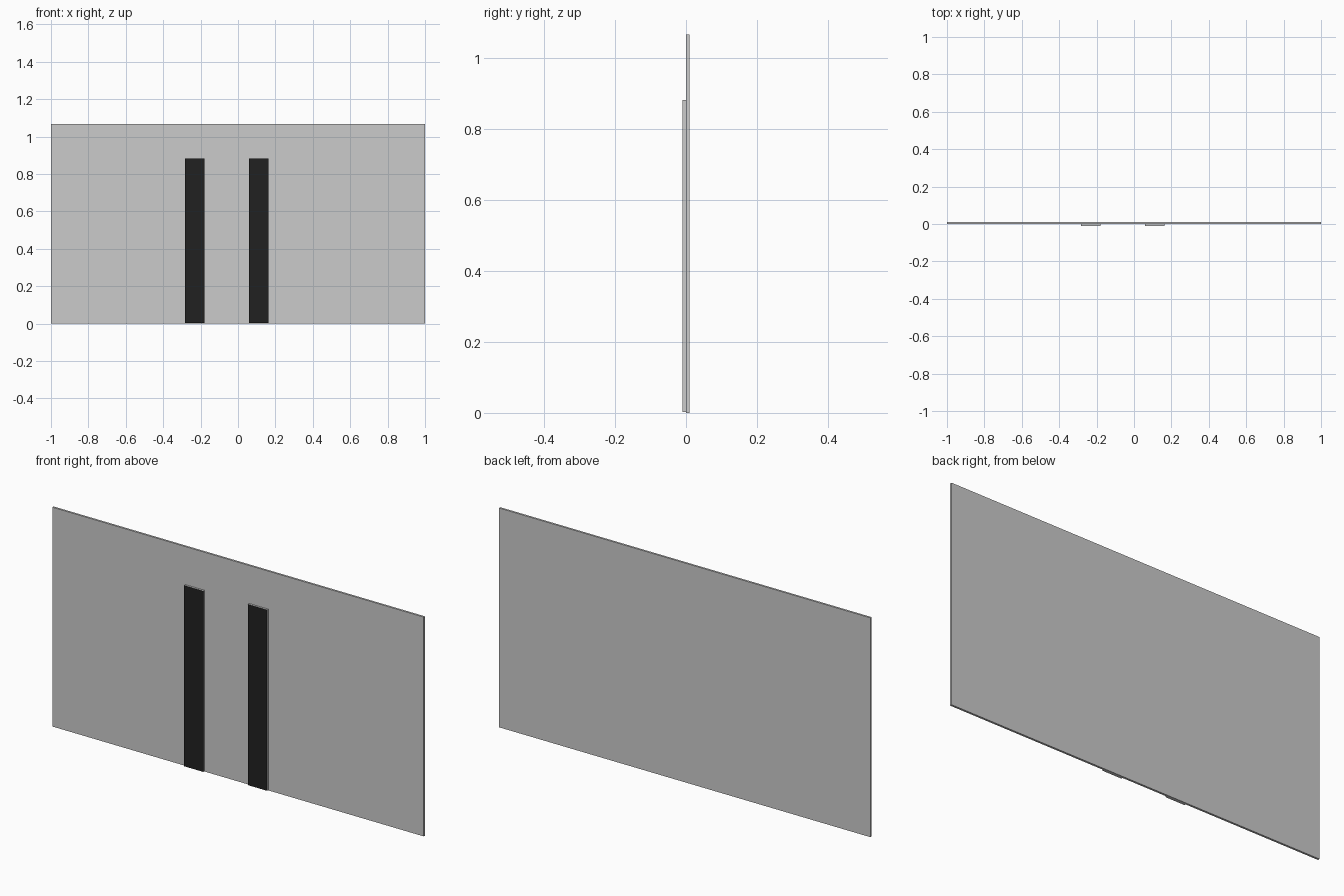
import bpy, bmesh

if "Cube" in bpy.data.objects:
    bpy.data.objects.remove(bpy.data.objects["Cube"])

def box(name, x0, x1, y0, y1, z0, z1, front_material=None):
    bm = bmesh.new()
    bmesh.ops.create_cube(bm, size=1)
    for v in bm.verts:
        v.co = (x1 if v.co.x > 0 else x0,
                y1 if v.co.y > 0 else y0,
                z1 if v.co.z > 0 else z0)
    bm.normal_update()
    mesh = bpy.data.meshes.new(name)
    if front_material:
        mesh.materials.append(None)
        mesh.materials.append(front_material)
        for f in bm.faces:
            if f.normal.y < -0.5:
                f.material_index = 1
    bm.to_mesh(mesh)
    bm.free()
    obj = bpy.data.objects.new(name, mesh)
    bpy.context.collection.objects.link(obj)
    return obj

black = bpy.data.materials.new("black_face")
black.diffuse_color = (0.015, 0.015, 0.015, 1)
black.use_nodes = True
black.node_tree.nodes["Principled BSDF"].inputs["Base Color"].default_value = black.diffuse_color

# Thin upright backing panel
box("panel", -1, 1, 0, 0.01, 0, 1.067)

# Two raised vertical strips with dark fronts
for side, x in (("left", -0.283), ("right", 0.06)):
    box(side + "_strip", x, x + 0.103, -0.01, 0, 0.002, 0.882, black)
